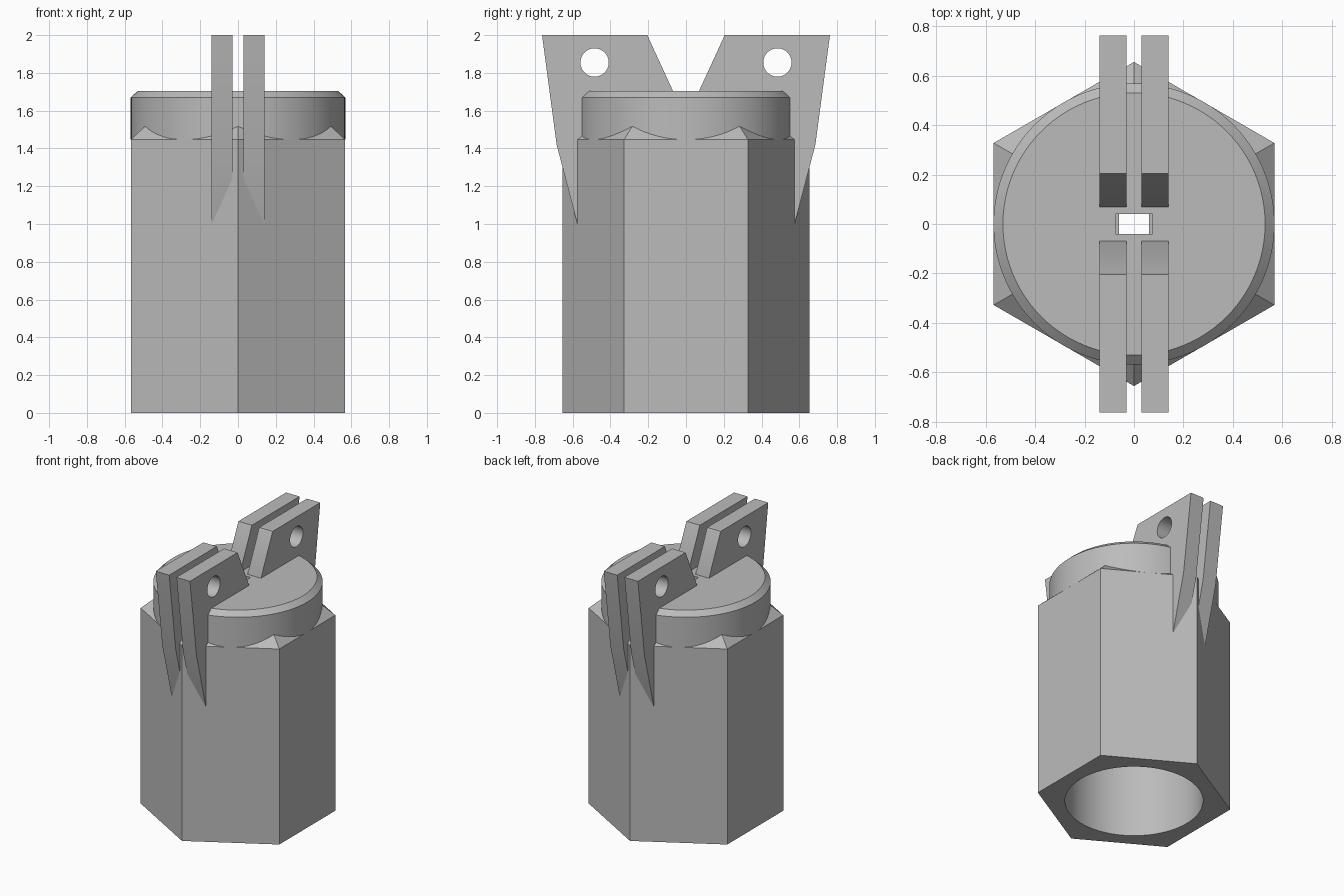
import bpy, bmesh, math
from mathutils import Matrix

if "Cube" in bpy.data.objects:
    bpy.data.objects.remove(bpy.data.objects["Cube"], do_unlink=True)

grey = bpy.data.materials.new("plain_grey")
grey.use_nodes = True
grey.diffuse_color = (0.5, 0.5, 0.5, 1)
grey.node_tree.nodes["Principled BSDF"].inputs["Base Color"].default_value = (0.5, 0.5, 0.5, 1)


def finish(name, bm):
    bmesh.ops.recalc_face_normals(bm, faces=bm.faces[:])
    mesh = bpy.data.meshes.new(name)
    bm.to_mesh(mesh)
    bm.free()
    mesh.materials.append(grey)
    obj = bpy.data.objects.new(name, mesh)
    bpy.context.collection.objects.link(obj)
    return obj


def stack(name, profile, sides, start=0.0):
    """Closed stack of rings from (radius, height) pairs."""
    bm = bmesh.new()
    rings = []
    for r, z in profile:
        angles = [start + 2 * math.pi * i / sides for i in range(sides)]
        rings.append([bm.verts.new((r * math.cos(a), r * math.sin(a), z)) for a in angles])
    for low, high in zip(rings, rings[1:]):
        for i in range(sides):
            j = (i + 1) % sides
            bm.faces.new((low[i], low[j], high[j], high[i]))
    bm.faces.new(rings[0][::-1])
    bm.faces.new(rings[-1])
    return finish(name, bm)


def box(name, size, z_low, z_high):
    bm = bmesh.new()
    bmesh.ops.create_cube(bm, size=1)
    bmesh.ops.scale(bm, vec=(size[0], size[1], z_high - z_low), verts=bm.verts)
    bmesh.ops.translate(bm, vec=(0, 0, (z_low + z_high) / 2), verts=bm.verts)
    return finish(name, bm)


def combine(obj, other, operation):
    """Apply a boolean and discard the helper."""
    bpy.context.view_layer.objects.active = obj
    mod = obj.modifiers.new(operation, "BOOLEAN")
    mod.operation, mod.object, mod.solver = operation, other, "EXACT"
    bpy.ops.object.modifier_apply(modifier=mod.name)
    bpy.data.objects.remove(other, do_unlink=True)


def smooth(obj):
    bpy.ops.object.select_all(action="DESELECT")
    obj.select_set(True)
    bpy.context.view_layer.objects.active = obj
    bpy.ops.object.shade_smooth_by_angle(angle=math.radians(25))


# Hexagonal sleeve with sloping shoulders, and the round chamfered cap
body = stack("hex_body", [(0.655, 0), (0.655, 1.447), (0.54, 1.54)], 6, math.pi / 2)
cap = stack("round_cap", [(0.568, 1.447), (0.568, 1.67), (0.53, 1.705)], 96)
combine(body, cap, "UNION")

# Bore from below and the stepped slot through the cap
combine(body, stack("bore", [(0.463, -0.1), (0.463, 1.5)], 96), "DIFFERENCE")
combine(body, box("slot", (0.12, 0.08), 1.4, 1.8), "DIFFERENCE")
combine(body, box("slot_recess", (0.15, 0.08), 1.6, 1.8), "DIFFERENCE")
smooth(body)

# Four lugs in two pairs, each with a cross hole
lug_profile = [(0.762, 2), (0.205, 2), (0.067, 1.7), (0.067, 1.66), (0.5, 1.66),
               (0.55, 1.4), (0.55, 0.91), (0.575, 1.0), (0.685, 1.42)]
for end, way in (("front", -1), ("back", 1)):
    for side, x in (("left", 0.085), ("right", -0.085)):
        bm = bmesh.new()
        face = bm.faces.new([bm.verts.new((x - 0.055, way * y, z)) for y, z in lug_profile])
        ext = bmesh.ops.extrude_face_region(bm, geom=[face])
        moved = [v for v in ext["geom"] if isinstance(v, bmesh.types.BMVert)]
        bmesh.ops.translate(bm, vec=(0.11, 0, 0), verts=moved)
        lug = finish(f"{end}_{side}_lug", bm)
        hole = stack("hole", [(0.075, -0.2), (0.075, 0.2)], 48)
        hole.data.transform(Matrix.Translation((x, way * 0.484, 1.855))
                            @ Matrix.Rotation(math.pi / 2, 4, "Y"))
        combine(lug, hole, "DIFFERENCE")
        smooth(lug)
